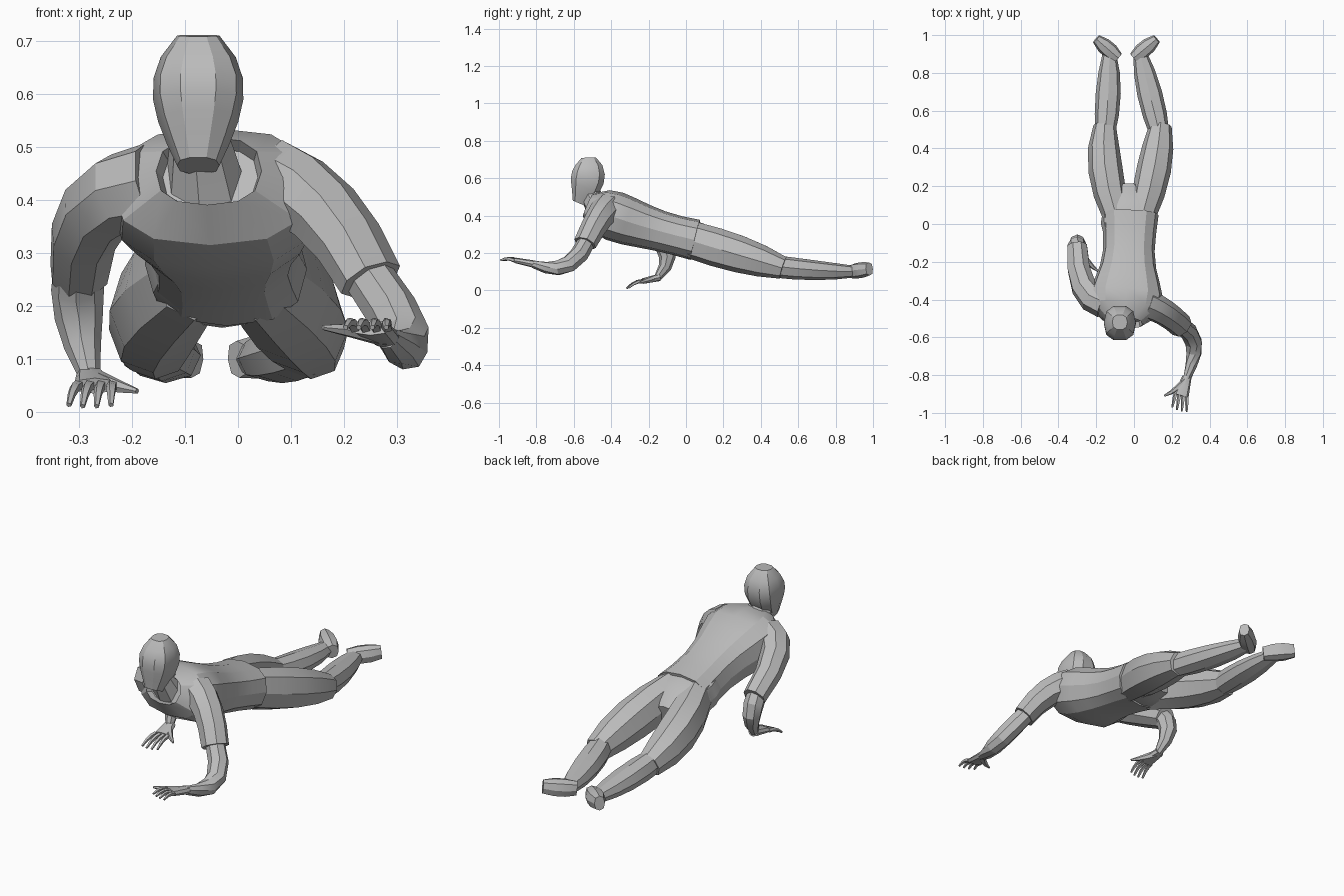
import bpy, bmesh, math
from mathutils import Vector

cube = bpy.data.objects.get("Cube")
if cube:
    bpy.data.objects.remove(cube, do_unlink=True)

grey = bpy.data.materials.new("plain_grey")
grey.use_nodes = True
tone = (0.5, 0.5, 0.5, 1)
grey.diffuse_color = tone
grey.node_tree.nodes["Principled BSDF"].inputs["Base Color"].default_value = tone

UPWARD = Vector((0, 0, 1))
FORWARD = Vector((0, -1, 0))
DIAGONAL = Vector((1, 1, 0))


def blend(controls, t):
    """Point or number on the smooth curve steered by its controls."""
    while len(controls) > 1:
        controls = [a + (b - a) * t for a, b in zip(controls, controls[1:])]
    return controls[0]


def ring_point(centre, across, rise, width, depth, angle, squareness):
    c, s = math.cos(angle), math.sin(angle)
    c = math.copysign(abs(c) ** squareness, c)
    s = math.copysign(abs(s) ** squareness, s)
    return centre + across * (c * width) + rise * (s * depth)


def loft(name, path, widths, depths, rings=5, sides=8, up=UPWARD,
         squareness=0.9, sink=0):
    """Skin rings along a curve; half widths and depths follow curves too."""
    path = [Vector(p) for p in path]
    steps = [i / (rings - 1) for i in range(rings)]
    centres = [blend(path, t) for t in steps]
    bm = bmesh.new()
    loops = []
    for i, t in enumerate(steps):
        ahead = centres[min(i + 1, rings - 1)]
        behind = centres[max(i - 1, 0)]
        along = (ahead - behind).normalized()
        across = along.cross(up).normalized()
        rise = across.cross(along)
        width, depth = blend(widths, t), blend(depths, t)
        loops.append([bm.verts.new(ring_point(centres[i], across, rise, width, depth,
                                              math.tau * k / sides, squareness))
                      for k in range(sides)])
    for near, far in zip(loops, loops[1:]):
        for k in range(sides):
            n = (k + 1) % sides
            bm.faces.new((near[k], near[n], far[n], far[k]))
    bm.faces.new(loops[0])
    end = bm.faces.new(loops[-1])
    bmesh.ops.recalc_face_normals(bm, faces=bm.faces)
    if sink:
        # hollow the last ring to leave a rim
        bmesh.ops.inset_region(bm, faces=[end], thickness=0.01, depth=0)
        bmesh.ops.translate(bm, verts=end.verts, vec=-end.normal * sink)
    mesh = bpy.data.meshes.new(name)
    bm.to_mesh(mesh)
    bm.free()
    mesh.materials.append(grey)
    obj = bpy.data.objects.new(name, mesh)
    bpy.context.collection.objects.link(obj)
    bpy.ops.object.select_all(action='DESELECT')
    obj.select_set(True)
    bpy.context.view_layer.objects.active = obj
    bpy.ops.object.shade_smooth_by_angle(angle=math.radians(25))


def hand(name, wrist, knuckle, tip, thumb):
    """Flat palm, four curved fingers and a thumb."""
    wrist, knuckle, tip, thumb = map(Vector, (wrist, knuckle, tip, thumb))
    spread = 0.04
    loft(name + "_palm", [wrist, knuckle], [0.025, spread], [0.02, 0.015], rings=3)
    across = (knuckle - wrist).cross(UPWARD).normalized() * spread
    for i in range(4):
        offset = (i - 1.5) / 1.5
        base = knuckle + across * offset * 0.8
        end = tip + across * offset + (knuckle - tip) * abs(offset) * 0.1
        bend = base.lerp(end, 0.5) + UPWARD * 0.02
        taper = [0.011, 0.01, 0.005]
        loft(f"{name}_finger_{i + 1}", [base, bend, end], taper, taper,
             rings=4, sides=5)
    root = wrist.lerp(knuckle, 0.2)
    bend = wrist.lerp(knuckle, 0.6).lerp(thumb, 0.5)
    taper = [0.02, 0.015, 0.005]
    loft(name + "_thumb", [root, bend, thumb], taper, taper, rings=4, sides=6)


# Head and neck
loft("head", [(-.075, -.57, .465), (-.075, -.51, .59), (-.075, -.52, .71)],
     [.04, .08, .12, .04], [.04, .09, .13, .04],
     rings=7, sides=10, up=FORWARD, squareness=0.8)
loft("neck", [(-.06, -.46, .42), (-.075, -.53, .55)], [.08, .05], [.07, .05], rings=3)

# Shirt with a sunken collar opening, and the hips below it
loft("shirt", [(-.02, .05, .27), (-.03, -.3, .35), (-.055, -.52, .455)],
     [.15, .14, .06, .35, .1], [.11, .1, .1, .2, .07],
     rings=8, sides=12, squareness=0.8, sink=0.03)
loft("hips", [(-.03, -.06, .3), (-.03, .2, .22)],
     [.13, .17, .13, .05], [.09, .11, .11, .05], sides=12, squareness=0.8)

# Legs: hip, thigh, knee, calf and ankle positions across, per side
legs = {"right": (-.09, -.18, -.155, -.13, -.13), "left": (.04, .12, .14, .08, .03)}
for side, (hip, thigh, knee, calf, ankle) in legs.items():
    loft(side + "_trouser_leg", [(hip, .03, .27), (thigh, .3, .19), (knee, .52, .12)],
         [.07, .1, .1, .06], [.1, .11, .1, .06])
    loft(side + "_shin", [(knee, .46, .13), (calf, .7, .1), (ankle, .91, .1)],
         [.05, .09, .035], [.06, .06, .03])

# Feet turned outwards from the heels
for side, heel, toe in (("right", -.085, -.2), ("left", 0, .12)):
    loft(side + "_foot", [(heel, .88, .1), (toe, .98, .115)],
         [.03, .06, .025], [.035, .05, .035], rings=4, squareness=0.8)

# Sleeves, forearms and hands
sleeve = [.08, .07, .055]
loft("right_sleeve", [(-.16, -.42, .43), (-.3, -.4, .42), (-.3, -.12, .26)],
     sleeve, sleeve, up=DIAGONAL)
loft("left_sleeve", [(.06, -.42, .44), (.17, -.46, .41), (.25, -.54, .25)],
     sleeve, [.08, .07, .065], up=DIAGONAL)
forearm = [.045, .055, .04, .02]
loft("right_forearm", [(-.3, -.15, .28), (-.31, -.05, .18), (-.28, -.15, .07)],
     forearm, forearm, up=DIAGONAL)
loft("left_forearm", [(.23, -.52, .28), (.36, -.6, .1), (.32, -.7, .1), (.28, -.82, .14)],
     forearm, forearm, rings=6, up=DIAGONAL)
hand("right_hand", (-.28, -.14, .07), (-.27, -.23, .05), (-.28, -.32, .01),
     (-.19, -.25, .04))
hand("left_hand", (.28, -.81, .14), (.25, -.91, .16), (.24, -.99, .16),
     (.16, -.91, .16))
